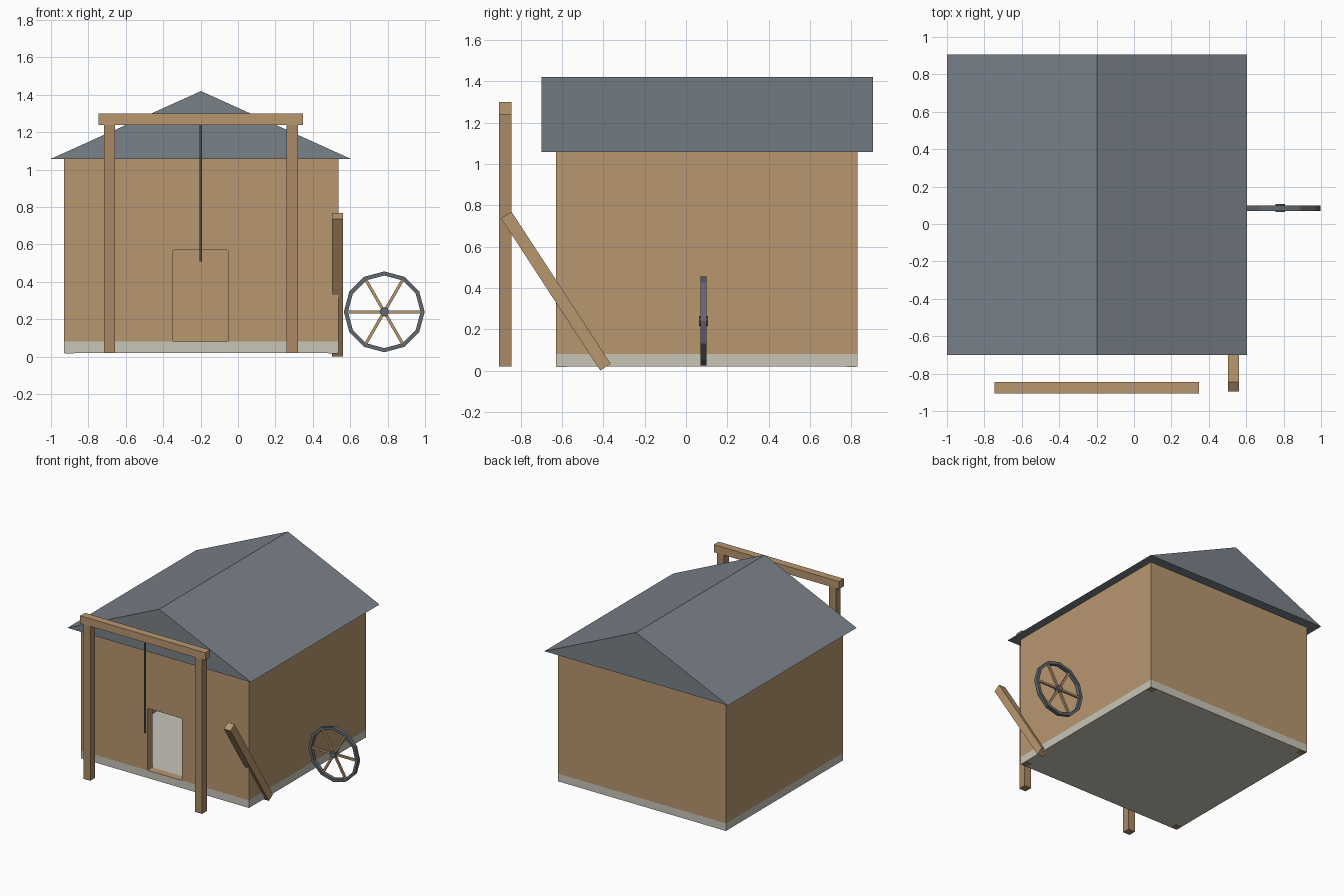
import bpy, bmesh, math
from mathutils import Matrix, Vector

if "Cube" in bpy.data.objects:
    bpy.data.objects.remove(bpy.data.objects["Cube"])


def material(name, rgb):
    m = bpy.data.materials.new(name)
    m.diffuse_color = (*rgb, 1)
    m.use_nodes = True
    m.node_tree.nodes["Principled BSDF"].inputs["Base Color"].default_value = m.diffuse_color
    return m


wall_wood = material("wall_wood", (0.48, 0.31, 0.16))
post_wood = material("post_wood", (0.40, 0.25, 0.13))
slate = material("slate", (0.19, 0.22, 0.25))
iron = material("iron", (0.12, 0.14, 0.155))
stone = material("stone", (0.58, 0.56, 0.48))


def finish(bm, name, mat):
    bmesh.ops.recalc_face_normals(bm, faces=bm.faces)
    me = bpy.data.meshes.new(name)
    bm.to_mesh(me)
    bm.free()
    ob = bpy.data.objects.new(name, me)
    bpy.context.collection.objects.link(ob)
    if mat:
        me.materials.append(mat)
    return ob


def box(name, lo, hi, mat, bevel=0):
    lo, hi = Vector(lo), Vector(hi)
    bm = bmesh.new()
    bmesh.ops.create_cube(bm, size=1, matrix=Matrix.Translation((lo + hi) / 2) @ Matrix.Diagonal((*(hi - lo), 1)))
    if bevel:
        edges = [e for e in bm.edges if abs((e.verts[0].co - e.verts[1].co).y) > 0.01]
        bmesh.ops.bevel(bm, geom=edges, offset=bevel, segments=2, profile=0.5, affect='EDGES')
    return finish(bm, name, mat)


def rod(name, a, b, radius, sides, mat):
    a, b = Vector(a), Vector(b)
    d = b - a
    m = Matrix.Translation((a + b) / 2) @ d.to_track_quat('Z', 'Y').to_matrix().to_4x4()
    bm = bmesh.new()
    bmesh.ops.create_cone(bm, cap_ends=True, segments=sides, radius1=radius, radius2=radius, depth=d.length, matrix=m)
    return finish(bm, name, mat)


def cut(ob, cutter):
    mod = ob.modifiers.new("cut", 'BOOLEAN')
    mod.operation, mod.solver, mod.object = 'DIFFERENCE', 'EXACT', cutter
    bpy.context.view_layer.objects.active = ob
    bpy.ops.object.modifier_apply(modifier=mod.name)
    bpy.data.objects.remove(cutter)


# Stone floor slab and hollow walls with a doorway
X0, X1, Y0, Y1 = -0.93, 0.537, -0.63, 0.83
T = 0.06
box("floor_slab", (X0, Y0, 0.02), (X1, Y1, 0.08), stone)
walls = box("walls", (X0, Y0, 0.08), (X1, Y1, 1.06), wall_wood)
cut(walls, box("room_cutter", (X0 + T, Y0 + T, 0), (X1 - T, Y1 - T, 1.2), None))
cut(walls, box("door_cutter", (-0.35, Y0 - 0.1, 0.0801), (-0.05, Y0 + 0.1, 0.57), None, 0.01))

# Corner posts inside the walls, showing only at the underside
for x in (X0 + 0.004, X1 - 0.054):
    for y in (Y0 + 0.004, Y1 - 0.054):
        box("corner_post", (x, y, 0.018), (x + 0.05, y + 0.05, 1.05), post_wood)

# Gabled roof prism
bm = bmesh.new()
gable = bm.faces.new([bm.verts.new(p) for p in
                      ((-1.0, -0.7, 1.058), (0.603, -0.7, 1.058), (-0.198, -0.7, 1.42))])
ext = bmesh.ops.extrude_face_region(bm, geom=[gable], use_keep_orig=True)
bmesh.ops.translate(bm, verts=[v for v in ext["geom"] if isinstance(v, bmesh.types.BMVert)], vec=(0, 1.605, 0))
finish(bm, "roof", slate)

# Hoist frame and rope
YF, YB = -0.905, -0.845
for x in (-0.687, 0.29):
    box("hoist_post", (x - 0.03, YF, 0.02), (x + 0.03, YB, 1.24), post_wood)
box("hoist_beam", (-0.745, YF, 1.24), (0.348, YB, 1.30), wall_wood)
rod("hoist_rope", (-0.199, -0.875, 0.51), (-0.199, -0.875, 1.245), 0.008, 6, iron)

# Leaning plank
low, top = Vector((0.532, -0.39, 0.0167)), Vector((0.532, -0.87, 0.753))
d = top - low
plank = box("leaning_plank", (-0.029, -0.03, -d.length / 2), (0.029, 0.03, d.length / 2), wall_wood)
plank.matrix_world = Matrix.Translation((low + top) / 2) @ Matrix.Rotation(math.atan2(-d.y, d.z), 4, 'X')

# Wheel: twelve-sided rim, spokes and hub
C = Vector((0.782, 0.085, 0.24))
R, r, w = 0.216, 0.194, 0.015
bm = bmesh.new()
rings = []
for i in range(12):
    a = math.tau * i / 12
    u = Vector((math.cos(a), 0, math.sin(a)))
    rings.append([bm.verts.new(C + u * q + Vector((0, y, 0)))
                  for q, y in ((R, -w), (R, w), (r, w), (r, -w))])
for i in range(12):
    p, q = rings[i], rings[(i + 1) % 12]
    for k in range(4):
        bm.faces.new((p[k], p[(k + 1) % 4], q[(k + 1) % 4], q[k]))
finish(bm, "wheel_rim", iron)
for i in range(3):
    bar = box("wheel_spokes", (-0.2, -0.008, -0.008), (0.2, 0.008, 0.008), wall_wood)
    bar.matrix_world = Matrix.Translation(C) @ Matrix.Rotation(math.pi * i / 3, 4, 'Y')
rod("wheel_hub", C - Vector((0, 0.021, 0)), C + Vector((0, 0.021, 0)), 0.025, 8, iron)
